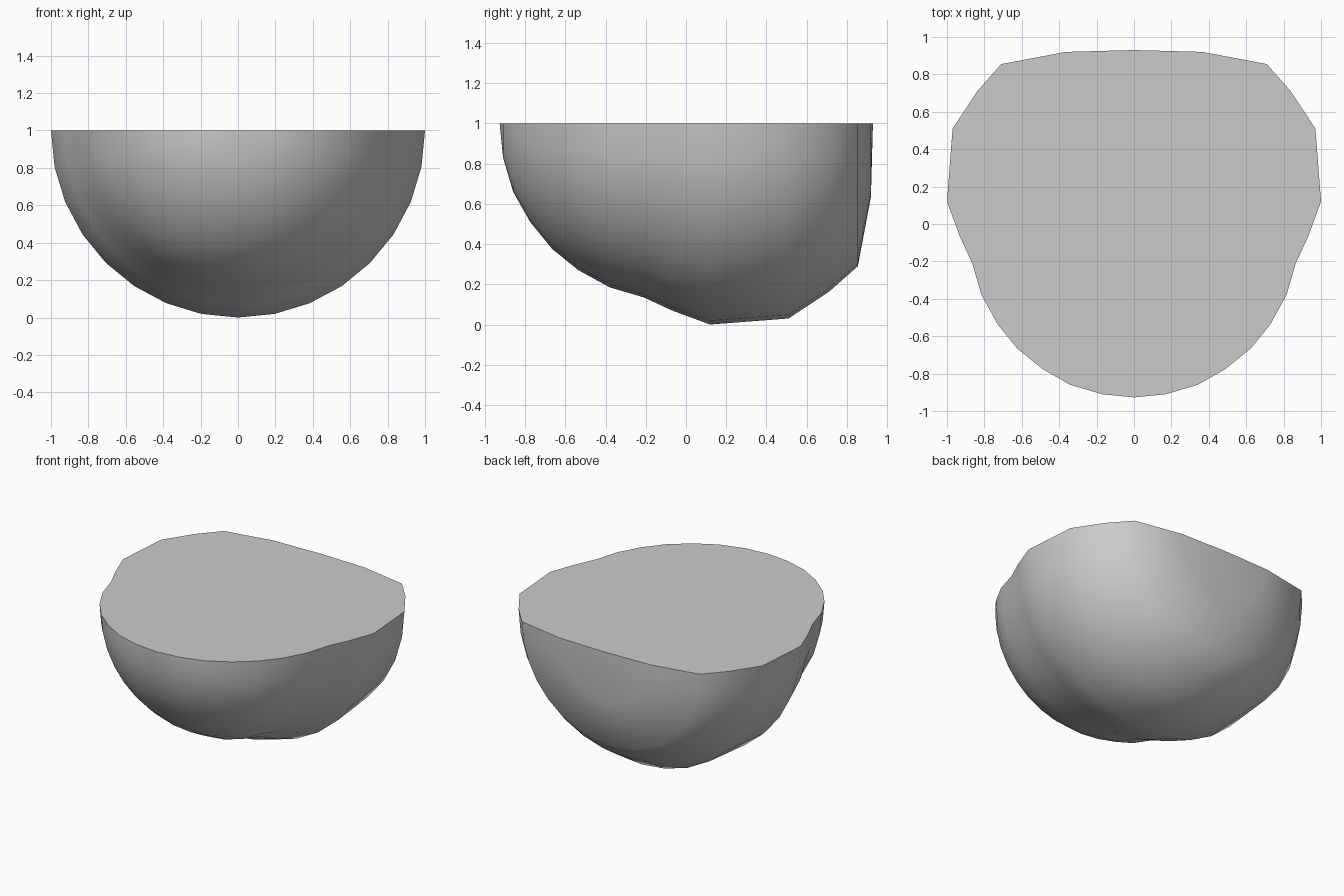
import bpy, bmesh, math

if "Cube" in bpy.data.objects:
    bpy.data.objects.remove(bpy.data.objects["Cube"])

# Half of a lathed body: (y, radius) profile turned half way round the y axis
profile = [(-0.91, 0.17), (-0.86, 0.34), (-0.775, 0.49), (-0.665, 0.625),
           (-0.535, 0.73), (-0.38, 0.815), (-0.21, 0.865), (-0.07, 0.93),
           (0.12, 1.0), (0.51, 0.97), (0.71, 0.838), (0.855, 0.71), (0.92, 0.365)]
FRONT, BACK, STEPS, RIM_Z = -0.927, 0.93, 16, 1.0

bm = bmesh.new()
front_tip = bm.verts.new((0, FRONT, RIM_Z))
back_tip = bm.verts.new((0, BACK, RIM_Z))
rings = []
for y, r in profile:
    angles = [math.pi * i / STEPS for i in range(STEPS + 1)]
    rings.append([bm.verts.new((r * math.cos(a), y, RIM_Z - r * math.sin(a))) for a in angles])

# Curved shell
for a, b in zip(rings, rings[1:]):
    for i in range(STEPS):
        bm.faces.new((a[i], a[i + 1], b[i + 1], b[i]))
for i in range(STEPS):
    bm.faces.new((front_tip, rings[0][i + 1], rings[0][i]))
    bm.faces.new((back_tip, rings[-1][i], rings[-1][i + 1]))

# Flat top
bm.faces.new([front_tip] + [r[0] for r in rings] + [back_tip] + [r[-1] for r in reversed(rings)])
bmesh.ops.recalc_face_normals(bm, faces=bm.faces)

mesh = bpy.data.meshes.new("half_body")
bm.to_mesh(mesh)
bm.free()
body = bpy.data.objects.new("half_body", mesh)
bpy.context.collection.objects.link(body)

# Smooth shell with a crisp rim
bpy.context.view_layer.objects.active = body
body.select_set(True)
bpy.ops.object.shade_smooth_by_angle(angle=math.radians(50))
